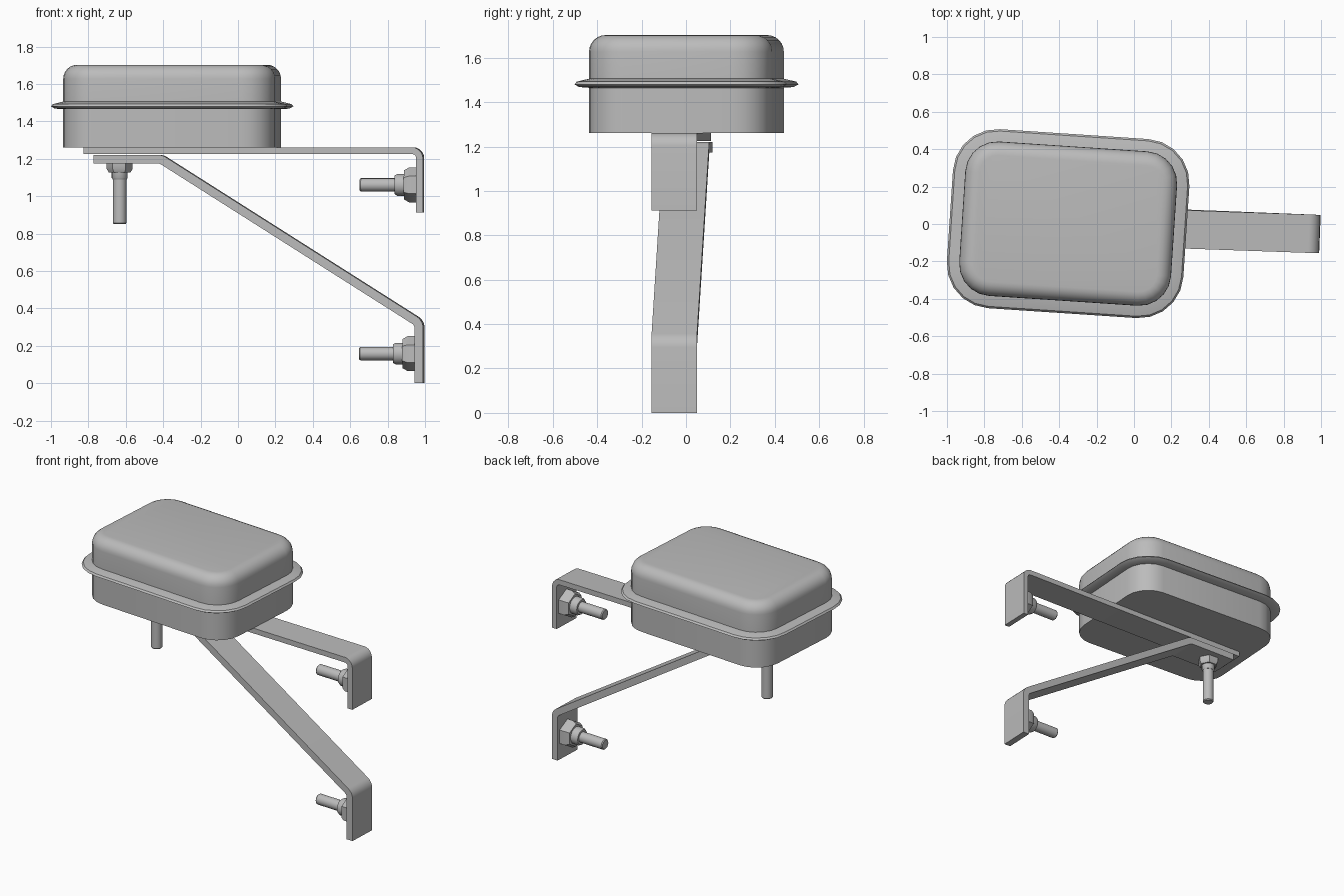
import bpy, bmesh, math
from mathutils import Matrix, Vector

cube = bpy.data.objects.get("Cube")
if cube:
    bpy.data.objects.remove(cube, do_unlink=True)

grey = bpy.data.materials.new("grey metal")
grey.use_nodes = True
grey.diffuse_color = (0.5, 0.5, 0.5, 1)
grey.node_tree.nodes["Principled BSDF"].inputs["Base Color"].default_value = (0.5, 0.5, 0.5, 1)


def finish(name, bm, matrix, angle=35):
    bmesh.ops.recalc_face_normals(bm, faces=bm.faces)
    mesh = bpy.data.meshes.new(name)
    bm.to_mesh(mesh)
    bm.free()
    mesh.materials.append(grey)
    obj = bpy.data.objects.new(name, mesh)
    bpy.context.collection.objects.link(obj)
    obj.matrix_world = matrix
    bpy.ops.object.select_all(action='DESELECT')
    obj.select_set(True)
    bpy.context.view_layer.objects.active = obj
    bpy.ops.object.shade_smooth_by_angle(angle=math.radians(angle))


def loft(bm, rings):
    """Skin closed rings of points and cap both ends."""
    loops = [[bm.verts.new(p) for p in ring] for ring in rings]
    for a, b in zip(loops, loops[1:]):
        for i in range(len(a)):
            j = (i + 1) % len(a)
            bm.faces.new((a[i], a[j], b[j], b[i]))
    bm.faces.new(loops[0][::-1])
    bm.faces.new(loops[-1])


def rounded_rect(w, d, r, z, segments=5):
    points = []
    for k, (sx, sy) in enumerate(((1, 1), (-1, 1), (-1, -1), (1, -1))):
        for i in range(segments + 1):
            a = math.pi / 2 * (k + i / segments)
            points.append((sx * (w / 2 - r) + r * math.cos(a),
                           sy * (d / 2 - r) + r * math.sin(a), z))
    return points


def housing(name, profile, matrix):
    """Rounded box skinned through (outward offset, height) pairs."""
    bm = bmesh.new()
    loft(bm, [rounded_rect(1.135 + 2 * o, 0.827 + 2 * o, 0.17 + o, z) for o, z in profile])
    finish(name, bm, matrix)


def strap(name, path, radius, thickness, matrix, width=0.205):
    """Flat bar bent along a path in the local XZ plane."""
    pts = [Vector(p) for p in path]
    line = [pts[0]]
    for a, b, c in zip(pts, pts[1:], pts[2:]):
        u, v = (a - b).normalized(), (c - b).normalized()
        half = u.angle(v) / 2
        cut = radius / math.tan(half)
        centre = b + (u + v).normalized() * radius / math.sin(half)
        start, end = b + u * cut - centre, b + v * cut - centre
        for i in range(6):
            line.append(centre + start.lerp(end, i / 5).normalized() * radius)
    line.append(pts[-1])
    rings = []
    for i, p in enumerate(line):
        before = (p - line[i - 1]).normalized() if i else None
        after = (line[i + 1] - p).normalized() if i < len(line) - 1 else None
        t = ((before or after) + (after or before)).normalized()
        n = Vector((-t.y, t.x)) * thickness / 2
        rings.append([(q.x, s, q.y) for q, s in (
            (p + n, -width / 2), (p + n, width / 2),
            (p - n, width / 2), (p - n, -width / 2))])
    bm = bmesh.new()
    loft(bm, rings)
    finish(name, bm, matrix, 30)


def turned(name, sides, profile, matrix):
    """Prism or rod along local Z through (radius, height) pairs."""
    bm = bmesh.new()
    loft(bm, [[(r * math.cos(2 * math.pi * i / sides), r * math.sin(2 * math.pi * i / sides), z)
               for i in range(sides)] for r, z in profile])
    finish(name, bm, matrix)


def bolt(name, matrix, size, length):
    turned(name + "_nut", 6, [(0.094 * size, 0), (0.094 * size, 0.04 * size),
                              (0.078 * size, 0.068 * size)], matrix)
    turned(name + "_collar", 16, [(0.058 * size, 0.05 * size), (0.058 * size, 0.105 * size),
                                  (0.05 * size, 0.118 * size)], matrix)
    turned(name + "_shaft", 16, [(0.036, 0), (0.036, length - 0.006), (0.031, length)], matrix)


# Rounded housing: tray, lid with softened top edge, and the rim between them
box = Matrix.Translation((-0.352, 0.002, 0)) @ Matrix.Rotation(math.radians(-3.8), 4, 'Z')
housing("tray", [(0, 1.26), (0, 1.48)], box)
top_edge = [(-0.075 * (1 - math.cos(a)), 1.627 + 0.075 * math.sin(a))
            for a in (math.pi / 2 * i / 6 for i in range(7))]
housing("lid", [(0, 1.48)] + top_edge, box)
housing("rim", [(-0.01, 1.464), (0.045, 1.468), (0.066, 1.48), (0.056, 1.492), (-0.01, 1.508)], box)

# Mounting straps, each swung slightly about its wall end
wall = Matrix.Translation((0.996, -0.054, 0))
upper = wall @ Matrix.Rotation(math.radians(-2.0), 4, 'Z')
lower = wall @ Matrix.Rotation(math.radians(-2.3), 4, 'Z')
strap("upper_strap", [(-1.82, 1.243), (-0.022, 1.243), (-0.022, 0.912)], 0.04, 0.036, upper)
strap("lower_strap", [(-1.765, 1.197), (-1.405, 1.197), (-0.025, 0.322), (-0.025, 0)],
      0.05, 0.046, lower)

# Wall bolts point back along the straps, the tray bolt points down
along = Matrix.Rotation(math.radians(-90), 4, 'Y')
bolt("upper_bolt", upper @ Matrix.Translation((-0.04, 0, 1.06)) @ along, 1, 0.305)
bolt("lower_bolt", lower @ Matrix.Translation((-0.048, 0, 0.158)) @ along, 1, 0.3)
down = Matrix.Rotation(math.pi, 4, 'X')
bolt("tray_bolt", lower @ Matrix.Translation((-1.63, 0, 1.176)) @ down, 0.74, 0.326)
